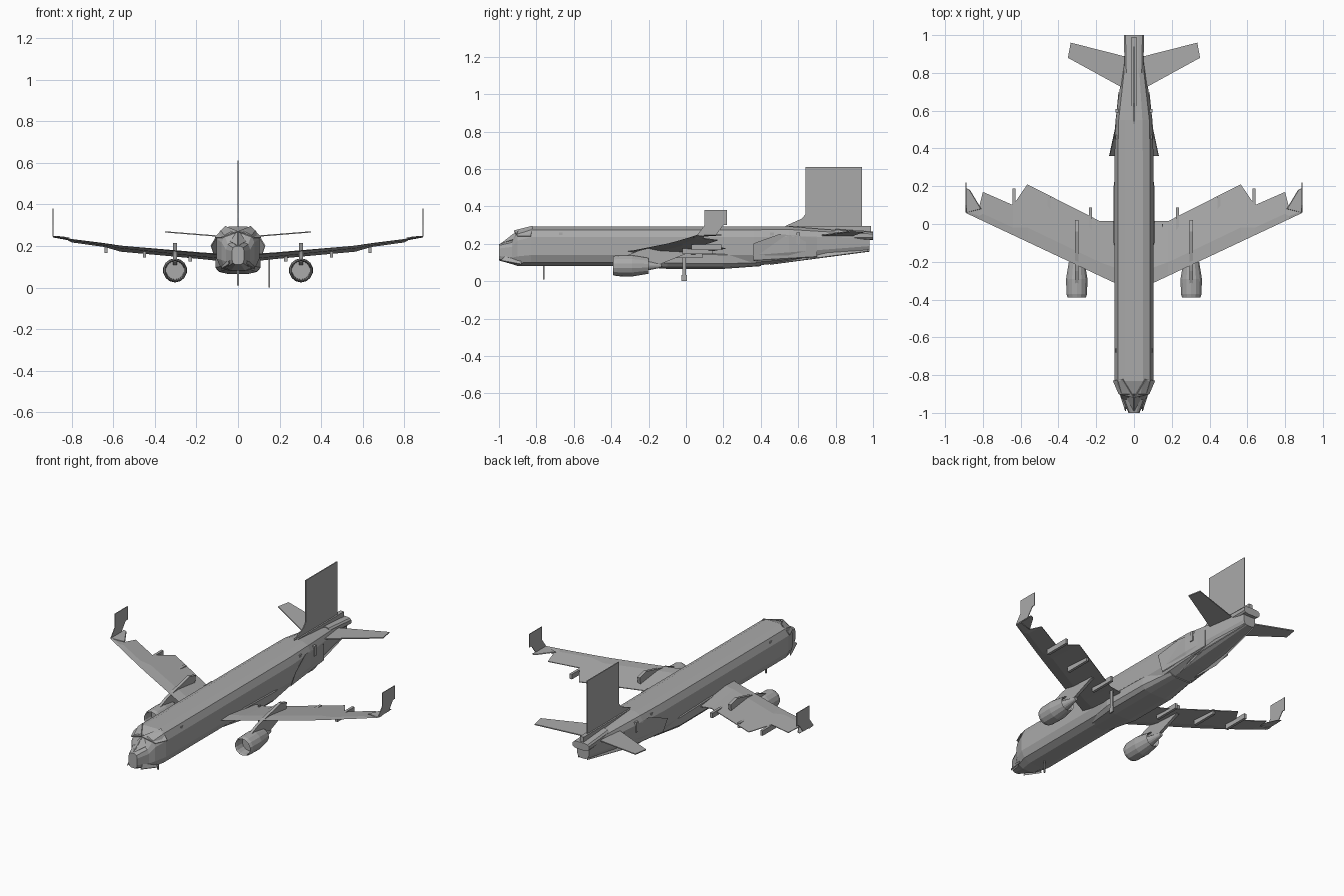
import bpy
import bmesh
from math import cos, sin, pi, copysign

cube = bpy.data.objects.get("Cube")
if cube:
    bpy.data.objects.remove(cube)

shade = (0.4, 0.4, 0.4, 1)
grey = bpy.data.materials.new("airframe grey")
grey.use_nodes = True
grey.diffuse_color = shade
grey.node_tree.nodes["Principled BSDF"].inputs["Base Color"].default_value = shade

# Shared dimensions
radius = 0.105
floor = 0.08
roof = 0.295
engine_x = 0.303
engine_z = 0.083
tip_x = 0.89


def loft(name, rings, mirror=True, closed=False):
    """Skin a list of equal-length point rings and optionally mirror it."""
    bm = bmesh.new()
    rows = [[bm.verts.new(point) for point in ring] for ring in rings]
    pairs = list(zip(rows, rows[1:]))
    if closed:
        pairs.append((rows[-1], rows[0]))
    else:
        bm.faces.new(rows[0])
        bm.faces.new(rows[-1])
    for near, far in pairs:
        for i in range(len(near)):
            bm.faces.new((near[i - 1], near[i], far[i], far[i - 1]))
    bmesh.ops.recalc_face_normals(bm, faces=bm.faces)
    mesh = bpy.data.meshes.new(name)
    bm.to_mesh(mesh)
    bm.free()
    mesh.materials.append(grey)
    obj = bpy.data.objects.new(name, mesh)
    bpy.context.collection.objects.link(obj)
    if mirror:
        modifier = obj.modifiers.new("mirror", 'MIRROR')
        modifier.use_mirror_merge = False


def upright_plate(name, x, outline, thickness, mirror=True):
    """Vertical sheet facing sideways, from (y, z) points."""
    sides = (x - thickness / 2, x + thickness / 2)
    loft(name, [[(side, y, z) for y, z in outline] for side in sides], mirror)


def skin_panel(name, points):
    """Thin loose panel, thickened sideways and upward."""
    half = 0.002
    loft(name, [[(x + d, y, z + d) for x, y, z in points] for d in (-half, half)])


def block(name, centre, size, mirror=True):
    x, y, z = centre
    width, length, height = (s / 2 for s in size)
    outline = [(y - length, z - height), (y + length, z - height),
               (y + length, z + height), (y - length, z + height)]
    upright_plate(name, x, outline, width * 2, mirror)


def ellipse(y, width, low, high, x=0, sides=12, power=0.6):
    """Faceted ring; a power below one squares off the outline."""
    ring = []
    for i in range(sides):
        angle = 2 * pi * (i + 0.5) / sides
        across, up = (copysign(abs(v) ** power, v) for v in (cos(angle), sin(angle)))
        ring.append((x + width * across, y, (low + high) / 2 + (high - low) / 2 * up))
    return ring


def hull(name, stations):
    loft(name, [ellipse(*station) for station in stations], mirror=False)


# Fuselage stations: y, half-width, bottom, top
hull("fuselage", [
    (-1, 0.03, 0.11, 0.2),
    (-0.93, 0.06, 0.09, 0.22),
    (-0.9, 0.08, floor, 0.27),
    (-0.83, radius, floor, roof),
    (0.36, radius, floor, roof),
    (0.55, 0.1, 0.1, roof),
    (0.98, 0.04, 0.16, 0.26)])
hull("belly_fairing", [
    (-0.3, 0.07, floor, 0.17),
    (-0.1, 0.11, 0.065, 0.18),
    (0.2, 0.11, 0.065, 0.17),
    (0.4, 0.08, floor, 0.15)])
hull("tail_cap", [(0.8, 0.05, 0.22, 0.28), (1, 0.055, 0.22, 0.265)])
block("spine_ridge", (0, 0.77, 0.27), (0.024, 0.44, 0.05), mirror=False)

# Loose skin panels around the nose and the rear sides
skin_panel("cheek_panel", [(0.045, -0.99, 0.11), (0.08, -0.88, 0.09), (0.03, -0.9, 0.2)])
skin_panel("windscreen_panel", [
    (0, -0.92, 0.27), (0.08, -0.9, 0.24), (0.11, -0.83, 0.24), (0.06, -0.82, roof)])
skin_panel("brow_panel", [(0, -0.99, 0.2), (0.05, -0.9, 0.23), (0, -0.9, 0.27)])
skin_panel("rear_side_panel", [
    (0.13, 0.36, 0.2), (0.1, 0.36, 0.11), (0.08, 0.7, 0.13), (0.08, 0.7, 0.23), (0.1, 0.5, 0.25)])
skin_panel("tail_lower_panel", [
    (0.05, 0.45, 0.09), (0.08, 0.6, 0.11), (0.03, 0.98, 0.16), (0.03, 0.98, 0.21)])
for y in (-0.67, 0.46, 0.6):
    block("door_frame", (0.086, y, 0.23), (0.022, 0.02, 0.06))


# Wings: straight swept leading edge with rising dihedral
def leading_edge(x):
    return 0.47 * x - 0.36


def dihedral(x):
    return 0.155 + 0.05 * x + 0.06 * x * x


def wing_section(x, trailing):
    front = leading_edge(x)
    chord = trailing - front
    droop = 0.09 * chord
    bulge = 0.012 - 0.01 * x
    shape = ((0, 0), (0.25, bulge), (1, 0.002), (1, -0.002), (0.25, -bulge))
    return [(x, front + chord * along, dihedral(x) - droop * along + up) for along, up in shape]


trailing_points = ((0.08, 0.015), (0.18, 0.015), (0.565, 0.21), (0.64, 0.1),
                   (0.8, 0.17), (0.82, 0.09), (tip_x, 0.1))
loft("wing", [wing_section(x, trailing) for x, trailing in trailing_points])

# Upturned wingtips
tip_z = dihedral(tip_x)
winglet_base = 0.3
winglet_top = 0.38
skin_panel("wingtip", [(0.81, 0.08, 0.24), (tip_x, 0.06, tip_z),
                       (tip_x, 0.19, tip_z), (0.87, 0.18, tip_z)])
upright_plate("winglet_root", tip_x, [
    (0.06, tip_z), (0.16, tip_z), (0.2, winglet_base), (0.1, winglet_base)], 0.004)
upright_plate("winglet", tip_x, [
    (0.1, winglet_base), (0.22, winglet_base), (0.22, winglet_top), (0.1, winglet_top)], 0.004)
for x in (0.23, 0.45, 0.635):
    block("flap_track", (x, x / 4 - 0.05, dihedral(x) - 0.03), (0.016, 0.16, 0.03))

# Tail surfaces
tailplane = [(0.04, 0.71), (0.35, 0.88), (0.335, 0.96), (0.04, 0.885)]
loft("tailplane", [[(x, y, 0.24 + x * 0.08 + lift) for x, y in tailplane]
                   for lift in (-0.003, 0.003)])
fin_top = 0.612
upright_plate("fin", 0, [(0.53, roof), (0.62, 0.335), (0.64, 0.36), (0.64, fin_top),
                         (0.94, fin_top), (0.94, 0.25), (0.6, 0.26)], 0.006, mirror=False)


# Engines: hollow nacelle wall swept round its axis, with core and pylon
def engine_ring(y, size):
    return ellipse(y, size, engine_z - size, engine_z + size, engine_x, 14, 1)


nacelle_profile = ((-0.39, 0.05), (-0.37, 0.056), (-0.29, 0.058), (-0.2, 0.043),
                   (-0.21, 0.038), (-0.38, 0.046))
core_profile = ((-0.33, 0.044), (-0.24, 0.032), (-0.13, 0.01))
loft("nacelle", [engine_ring(*point) for point in nacelle_profile], closed=True)
loft("engine_core", [engine_ring(*point) for point in core_profile])
upright_plate("pylon", engine_x, [(-0.36, 0.12), (-0.25, 0.165), (-0.04, 0.215), (0.02, 0.2),
                                  (0.01, 0.15), (-0.14, 0.09), (-0.3, 0.1)], 0.018)

# Landing gear
block("nose_gear", (0, -0.76, 0.05), (0.008, 0.008, 0.08), mirror=False)
block("main_gear_leg", (0.15, -0.01, 0.09), (0.006, 0.02, 0.12), mirror=False)
block("main_gear_wheel", (0.15, -0.01, 0.016), (0.008, 0.03, 0.032), mirror=False)
